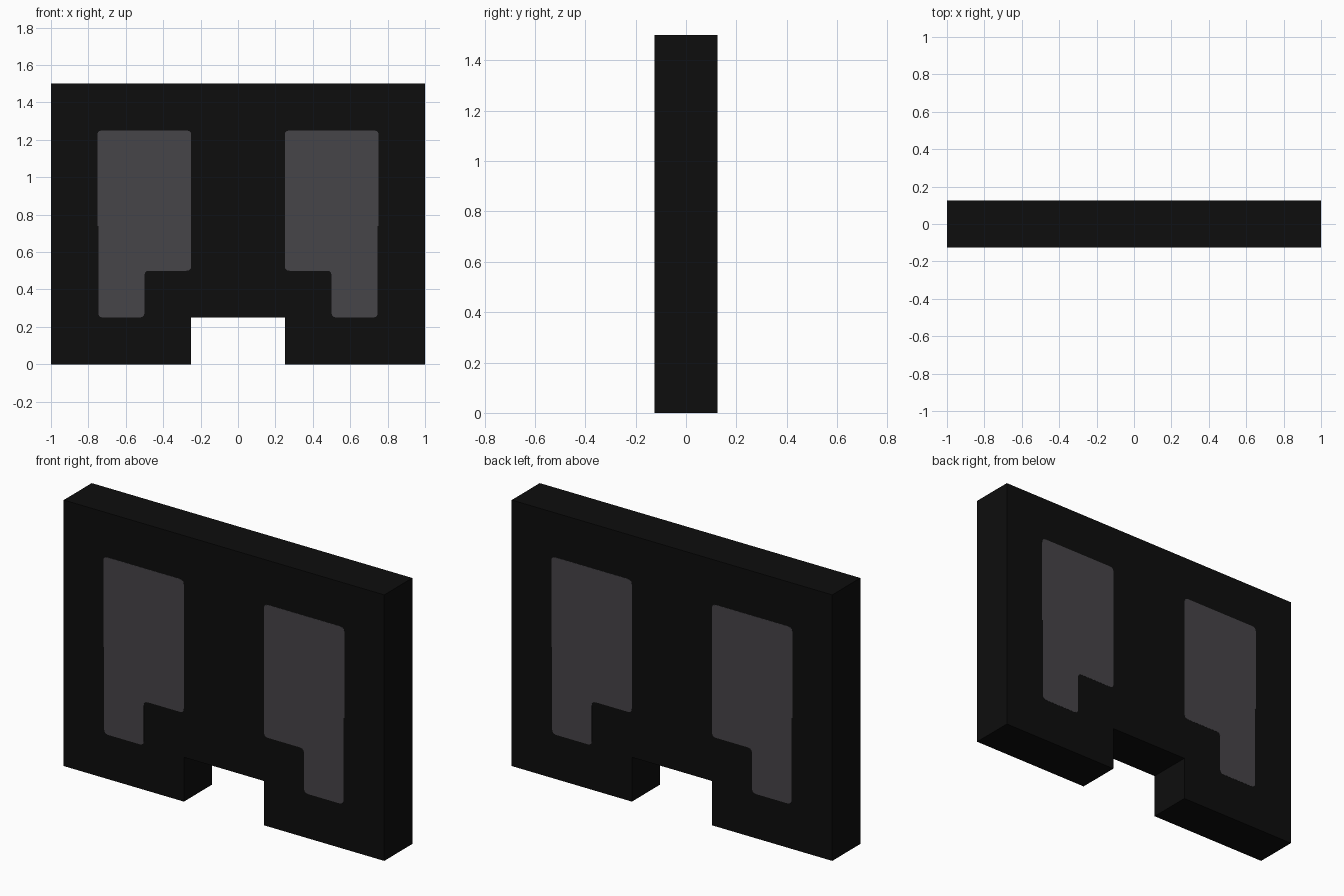
import bpy, bmesh
from mathutils import Vector

if "Cube" in bpy.data.objects:
    bpy.data.objects.remove(bpy.data.objects["Cube"])


def material(name, rgb):
    m = bpy.data.materials.new(name)
    m.diffuse_color = (*rgb, 1)
    m.use_nodes = True
    m.node_tree.nodes["Principled BSDF"].inputs["Base Color"].default_value = m.diffuse_color
    return m


black = material("black", (0.004, 0.004, 0.004))
grey = material("dark grey", (0.062, 0.058, 0.066))


def rounded(corners):
    """Outline from (x, z, radius) corners, each rounded with a short curve."""
    pts = []
    n = len(corners)
    for i, (x, z, r) in enumerate(corners):
        c = Vector((x, z))
        if r == 0:
            pts.append(c)
            continue
        a = c + (Vector(corners[i - 1][:2]) - c).normalized() * r
        b = c + (Vector(corners[(i + 1) % n][:2]) - c).normalized() * r
        for k in range(4):
            t = k / 3
            pts.append(a * (1 - t) ** 2 + c * 2 * t * (1 - t) + b * t * t)
    return pts


def plate(name, outline, y0, y1, mat):
    """Extrude an x/z outline from y0 to y1."""
    bm = bmesh.new()
    face = bm.faces.new([bm.verts.new((x, y0, z)) for x, z in outline])
    ext = bmesh.ops.extrude_face_region(bm, geom=[face])
    moved = [v for v in ext["geom"] if isinstance(v, bmesh.types.BMVert)]
    bmesh.ops.translate(bm, verts=moved, vec=(0, y1 - y0, 0))
    bmesh.ops.recalc_face_normals(bm, faces=bm.faces)
    me = bpy.data.meshes.new(name)
    bm.to_mesh(me)
    bm.free()
    me.materials.append(mat)
    ob = bpy.data.objects.new(name, me)
    bpy.context.collection.objects.link(ob)
    return ob


# Slab with a notch in the middle of its bottom edge
D = 0.125
plate("slab", [(-1, 0), (-0.25, 0), (-0.25, 0.25), (0.25, 0.25),
               (0.25, 0), (1, 0), (1, 1.5), (-1, 1.5)], -D, D, black)

# Stepped grey panels, mirrored left and right, on front and back
R = 0.025
panel = rounded([(0.25, 1.25, R), (0.25, 0.5, R), (0.5, 0.5, R), (0.5, 0.25, R),
                 (0.747, 0.25, R), (0.747, 0.74, 0), (0.752, 0.74, 0), (0.752, 1.25, R)])
for side, sy in (("front", -1), ("back", 1)):
    for hand, sx in (("left", -1), ("right", 1)):
        plate(f"{side}_{hand}_panel", [(sx * x, z) for x, z in panel],
              sy * (D - 0.001), sy * (D + 0.001), grey)
